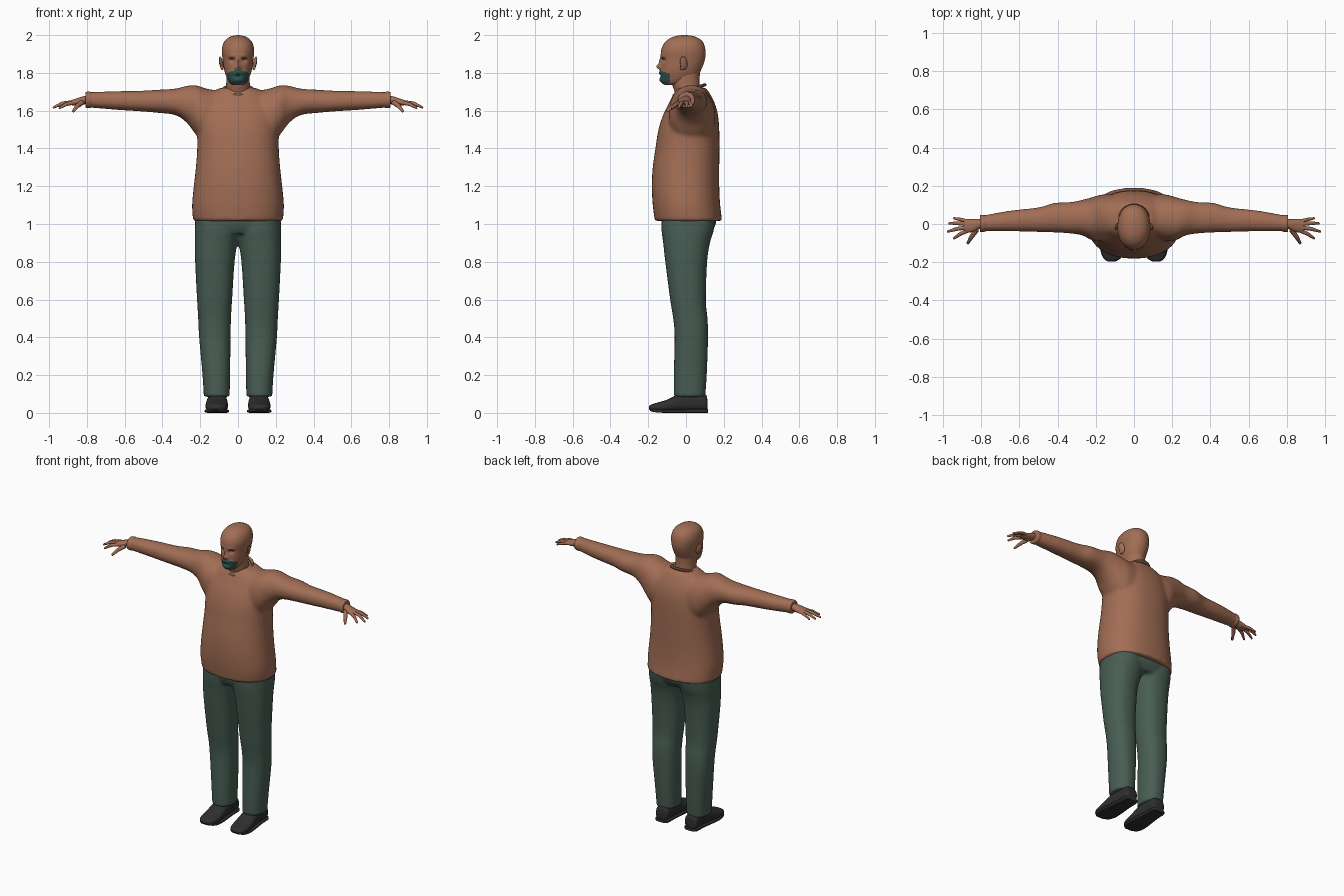
import bpy, bmesh, math
from mathutils import Vector

if "Cube" in bpy.data.objects:
    bpy.data.objects.remove(bpy.data.objects["Cube"])


def material(name, rgb):
    m = bpy.data.materials.new(name)
    m.diffuse_color = (*rgb, 1)
    m.use_nodes = True
    m.node_tree.nodes["Principled BSDF"].inputs["Base Color"].default_value = m.diffuse_color
    return m


BROWN = material("warm_brown", (0.36, 0.155, 0.09))
GREEN = material("dark_green", (0.066, 0.112, 0.088))
TEAL = material("beard_teal", (0.025, 0.085, 0.08))
BLACK = material("shoe_black", (0.028, 0.028, 0.03))
DARK = material("lash_dark", (0.05, 0.025, 0.018))


def catmull(a, b, c, d, t):
    return 0.5 * (2*b + (c - a)*t + (2*a - 5*b + 4*c - d)*t*t + (3*b - a - 3*c + d)*t**3)


def loft(bm, rings, axis="z", side=1, segs=32, steps=4, power=2.0):
    """Closed rounded tube through rings of (t, a0, a1, b0, b1) extents."""
    dense = []
    n = len(rings)
    for i in range(n - 1):
        q = [rings[min(max(j, 0), n - 1)] for j in range(i - 1, i + 3)]
        for k in range(steps):
            dense.append([catmull(*p, k / steps) for p in zip(*q)])
    dense.append(rings[-1])
    loops = []
    for t, a0, a1, b0, b1 in dense:
        loop = []
        for k in range(segs):
            w = 2 * math.pi * k / segs
            c, s = math.cos(w), math.sin(w)
            a = (a0 + a1)/2 + (a1 - a0)/2 * math.copysign(abs(c)**(2/power), c)
            b = (b0 + b1)/2 + (b1 - b0)/2 * math.copysign(abs(s)**(2/power), s)
            x, y, z = {"x": (t, a, b), "y": (a, t, b), "z": (a, b, t)}[axis]
            loop.append(bm.verts.new((x * side, y, z)))
        loops.append(loop)
    faces = [bm.faces.new(loops[0]), bm.faces.new(loops[-1])]
    for p, q in zip(loops, loops[1:]):
        for k in range(segs):
            j = (k + 1) % segs
            faces.append(bm.faces.new((p[k], p[j], q[j], q[k])))
    bmesh.ops.recalc_face_normals(bm, faces=faces)


def finish(bm, name, mats, fuse=None, smooth=5):
    me = bpy.data.meshes.new(name)
    bm.to_mesh(me)
    bm.free()
    for m in mats:
        me.materials.append(m)
    ob = bpy.data.objects.new(name, me)
    bpy.context.collection.objects.link(ob)
    bpy.context.view_layer.objects.active = ob
    for o in bpy.context.selected_objects:
        o.select_set(False)
    ob.select_set(True)
    bpy.ops.object.shade_smooth_by_angle(angle=math.radians(50))
    if fuse:  # weld overlapping volumes into one soft cloth surface
        r = ob.modifiers.new("fuse", "REMESH")
        r.mode, r.voxel_size, r.use_smooth_shade = "VOXEL", fuse, True
        s = ob.modifiers.new("soften", "SMOOTH")
        s.factor, s.iterations = 0.5, smooth
    return ob


def sym(t, x, y0, y1):
    return (t, -x, x, y0, y1)


# Shirt: torso and both sleeves
bm = bmesh.new()
loft(bm, [sym(1.015, .238, -.165, .192), sym(1.1, .243, -.176, .181),
          sym(1.2, .234, -.181, .176), sym(1.3, .223, -.176, .176),
          sym(1.4, .216, -.162, .177), sym(1.5, .216, -.146, .176),
          sym(1.58, .21, -.12, .169), sym(1.64, .19, -.09, .152),
          sym(1.69, .15, -.065, .127), sym(1.722, .09, -.045, .105)], power=2.3, segs=48)
for s in (1, -1):
    loft(bm, [(.05, -.06, .15, 1.42, 1.70), (.16, -.09, .155, 1.42, 1.715),
              (.22, -.085, .14, 1.47, 1.734), (.27, -.06, .127, 1.535, 1.732),
              (.33, -.05, .115, 1.576, 1.717), (.42, -.044, .11, 1.588, 1.711),
              (.5, -.042, .087, 1.595, 1.706), (.65, -.038, .07, 1.605, 1.703),
              (.795, -.038, .044, 1.617, 1.698)], "x", s, power=2.2)
finish(bm, "shirt", [BROWN], 0.011)

# Sleeve cuffs
for s, tag in ((1, "left"), (-1, "right")):
    bm = bmesh.new()
    loft(bm, [(.775, -.038, .045, 1.616, 1.698), (.79, -.042, .048, 1.613, 1.701),
              (.806, -.041, .046, 1.616, 1.698), (.808, -.03, .036, 1.626, 1.688)], "x", s)
    finish(bm, "cuff_" + tag, [BROWN])

# Trousers: hips and both legs
bm = bmesh.new()
loft(bm, [sym(.95, .215, -.11, .13), sym(1.0, .226, -.13, .158), sym(1.06, .222, -.13, .16)],
     power=2.4)
for s in (1, -1):
    loft(bm, [(.085, .044, .181, -.064, .102), (.2, .042, .188, -.065, .11),
              (.4, .039, .206, -.06, .117), (.5, .037, .211, -.068, .114),
              (.6, .031, .217, -.084, .105), (.8, .018, .227, -.11, .112),
              (.9, .003, .229, -.121, .127), (.97, -.01, .229, -.13, .148),
              (1.06, -.01, .224, -.13, .16)], "z", s, power=2.3)
finish(bm, "trousers", [GREEN], 0.01, 4)

# Shoes with soles
for s, tag in ((1, "left"), (-1, "right")):
    bm = bmesh.new()
    loft(bm, [(.113, .08, .138, .02, .07), (.1, .064, .153, .006, .1),
              (.03, .06, .158, .006, .112), (-.04, .056, .166, .006, .098),
              (-.1, .053, .172, .004, .07), (-.16, .06, .168, .006, .052),
              (-.185, .075, .155, .012, .044), (-.197, .1, .135, .02, .034)],
         "y", s, power=2.5)
    loft(bm, [(.117, .085, .135, 0, .02), (.105, .062, .155, 0, .02), (.03, .058, .16, 0, .02),
              (-.1, .048, .176, 0, .018), (-.16, .058, .17, .003, .022),
              (-.19, .085, .145, .01, .026)], "y", s, power=5)
    finish(bm, "shoe_" + tag, [BLACK])

# Neck and collar
bm = bmesh.new()
loft(bm, [sym(1.64, .075, -.045, .095), sym(1.70, .066, -.06, .08),
          sym(1.75, .062, -.075, .072), sym(1.82, .06, -.07, .075)])
finish(bm, "neck", [BROWN])
bpy.ops.mesh.primitive_torus_add(major_radius=.076, minor_radius=.009, major_segments=40,
                                 minor_segments=10, location=(0, .018, 1.709),
                                 rotation=(math.radians(19), 0, 0))
collar = bpy.context.object
collar.name = "collar"
collar.scale = (1, 1.12, 1)
collar.data.materials.append(BROWN)
bpy.ops.object.shade_smooth_by_angle()

# Head, with the face shaped by soft bumps: (x, z, width, height, push forward)
bm = bmesh.new()
loft(bm, [sym(1.736, .028, -.112, -.03), sym(1.75, .046, -.131, .02),
          sym(1.78, .062, -.136, .06), sym(1.82, .074, -.134, .082),
          sym(1.87, .081, -.132, .1), sym(1.915, .086, -.132, .103),
          sym(1.95, .08, -.12, .096), sym(1.975, .065, -.098, .079),
          sym(1.991, .042, -.068, .05), sym(1.998, .018, -.036, .022),
          sym(2.0, .004, -.015, .0)], segs=96, steps=8, power=2.15)
bumps = [(0, 1.832, .012, .014, .022), (0, 1.86, .008, .022, .010),
         (.033, 1.866, .014, .010, -.011), (-.033, 1.866, .014, .010, -.011),
         (.03, 1.892, .022, .007, .005), (-.03, 1.892, .022, .007, .005),
         (0, 1.80, .03, .008, .009), (0, 1.785, .022, .004, -.004),
         (0, 1.762, .025, .010, .007), (.015, 1.826, .006, .007, .007),
         (-.015, 1.826, .006, .007, .007)]
for v in bm.verts:
    if v.co.y < -.05:
        x, z = v.co.x, v.co.z
        v.co.y -= sum(p * math.exp(-((x - cx)/w)**2 - ((z - cz)/h)**2)
                      for cx, cz, w, h, p in bumps)
for f in bm.faces:
    c = f.calc_center_median()
    ax = abs(c.x)
    top = 1.812 - max(0, ax - .02) * .35
    low = 1.745 + max(0, ax - .035) * .8
    if c.y < -.085 and ax < .062 and low < c.z < top:
        f.material_index = 1          # beard and moustache
    elif c.y < -.06 and .017 < ax < .052 and abs(c.z - 1.877 + abs(ax - .034) * .2) < .005:
        f.material_index = 2          # lash line
finish(bm, "head", [BROWN, TEAL, DARK])

# Ears: flattened cup with a raised rim
for s, tag in ((1, "left"), (-1, "right")):
    for part, size, off in (("ear", (.009, .02, .035), 0), ("ear_lobe", (.008, .012, .014), -.024)):
        bpy.ops.mesh.primitive_uv_sphere_add(segments=20, ring_count=12, radius=1,
                                             location=(s * (.089 + off * .2), -.012 + off * .3,
                                                       1.852 + off),
                                             rotation=(math.radians(12), s * .15, s * .35))
        ear = bpy.context.object
        ear.name = part + "_" + tag
        ear.scale = size
        ear.data.materials.append(BROWN)
        bpy.ops.object.shade_smooth_by_angle(angle=math.radians(60))

# Hands: palm plus tapered fingers as (x, y, z, radius) points
FINGERS = [
    [(.875, .015, 1.642, .010), (.91, .024, 1.636, .009), (.945, .03, 1.622, .006)],
    [(.875, .0, 1.645, .011), (.925, .004, 1.64, .010), (.97, .004, 1.62, .006)],
    [(.875, -.018, 1.645, .011), (.93, -.026, 1.639, .010), (.977, -.04, 1.617, .006)],
    [(.87, -.034, 1.642, .011), (.91, -.052, 1.634, .010), (.945, -.076, 1.614, .006)],
    [(.825, -.03, 1.643, .014), (.85, -.065, 1.625, .012), (.872, -.102, 1.597, .007)],
]
for s, tag in ((1, "left"), (-1, "right")):
    bm = bmesh.new()
    loft(bm, [(.77, -.022, .026, 1.635, 1.682), (.81, -.026, .026, 1.634, 1.678),
              (.84, -.04, .026, 1.627, 1.67), (.87, -.045, .026, 1.627, 1.66),
              (.89, -.038, .022, 1.632, 1.653)], "x", s, segs=24)
    for finger in FINGERS:
        pts = [Vector(p[:3]) for p in finger]
        tip = pts[2] + (pts[2] - pts[1]).normalized() * .004
        rings = []
        for p, r in zip(pts + [tip], [f[3] for f in finger] + [.002]):
            d = (pts[2] - pts[0]).normalized()
            u = d.cross(Vector((0, 0, 1))).normalized()
            w = u.cross(d)
            rings.append([])
            for k in range(10):
                a = 2 * math.pi * k / 10
                q = p + (u * math.cos(a) + w * math.sin(a)) * r
                rings[-1].append(bm.verts.new((q.x * s, q.y, q.z)))
        fs = [bm.faces.new(rings[0]), bm.faces.new(rings[-1])]
        for a, b in zip(rings, rings[1:]):
            fs += [bm.faces.new((a[k], a[(k+1) % 10], b[(k+1) % 10], b[k])) for k in range(10)]
        bmesh.ops.recalc_face_normals(bm, faces=fs)
    finish(bm, "hand_" + tag, [BROWN])
